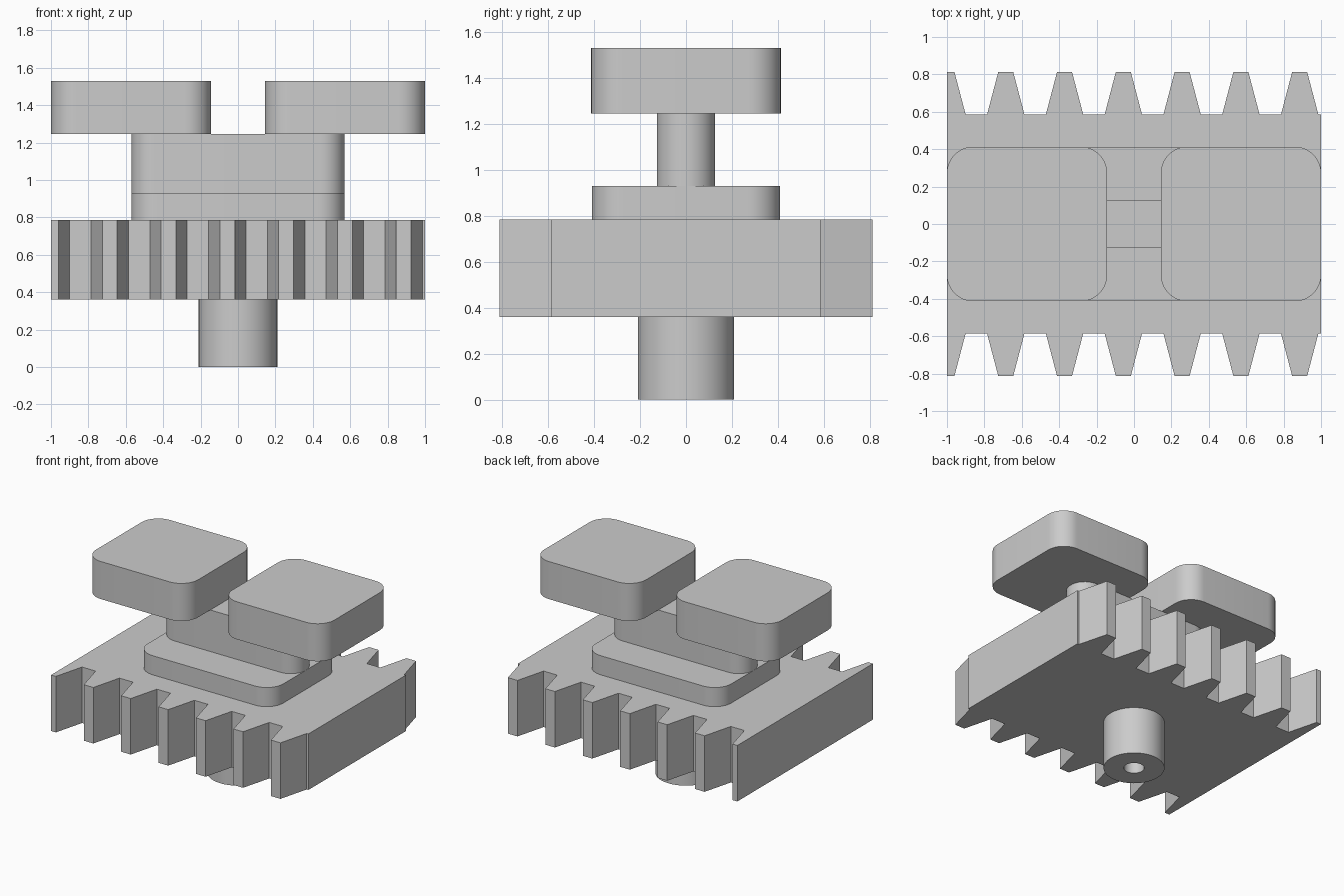
import bpy
import bmesh
from math import sin, cos, pi, radians

cube = bpy.data.objects.get("Cube")
if cube:
    bpy.data.objects.remove(cube, do_unlink=True)

# Single material
grey = bpy.data.materials.new("plain grey")
grey.use_nodes = True
colour = (0.6, 0.6, 0.6, 1)
grey.diffuse_color = colour
grey.node_tree.nodes["Principled BSDF"].inputs["Base Color"].default_value = colour


def finish(name, bm):
    """Turn a bmesh into a named, shaded object."""
    bmesh.ops.recalc_face_normals(bm, faces=bm.faces)
    mesh = bpy.data.meshes.new(name)
    bm.to_mesh(mesh)
    bm.free()
    mesh.materials.append(grey)
    obj = bpy.data.objects.new(name, mesh)
    bpy.context.collection.objects.link(obj)
    bpy.ops.object.select_all(action="DESELECT")
    obj.select_set(True)
    bpy.context.view_layer.objects.active = obj
    bpy.ops.object.shade_smooth_by_angle(angle=radians(30))
    return obj


def prism(name, outline, bottom, top):
    """Extrude a plan outline between two heights."""
    bm = bmesh.new()
    base = bm.faces.new([bm.verts.new((x, y, bottom)) for x, y in outline])
    result = bmesh.ops.extrude_face_region(bm, geom=[base], use_keep_orig=True)
    verts = [v for v in result["geom"] if isinstance(v, bmesh.types.BMVert)]
    bmesh.ops.translate(bm, verts=verts, vec=(0, 0, top - bottom))
    return finish(name, bm)


def rounded(cx, half_x, half_y, radius, steps=12):
    """Plan outline of a rounded rectangle."""
    points = []
    for corner, (sx, sy) in enumerate([(1, 1), (-1, 1), (-1, -1), (1, -1)]):
        for i in range(steps + 1):
            a = (corner + i / steps) * pi / 2
            points.append((cx + sx * (half_x - radius) + radius * cos(a),
                           sy * (half_y - radius) + radius * sin(a)))
    return points


# Toothed block: half tooth at the left end, six full teeth after it
PITCH, ROOT, TIP = 0.3143, 0.585, 0.813
edge = [(-1, TIP), (-0.96, TIP), (-0.9, ROOT)]
for n in range(1, 7):
    c = -1 + n * PITCH
    edge += [(c - 0.1, ROOT), (c - 0.04, TIP), (c + 0.04, TIP), (c + 0.1, ROOT)]
edge.append((1, ROOT))
prism("toothed_block", edge + [(x, -y) for x, y in reversed(edge)], 0.36, 0.785)

# Stepped plate and upright web
prism("base_plate", rounded(0, 0.57, 0.41, 0.14), 0.785, 0.93)
prism("upright_web", rounded(0, 0.57, 0.127, 0.125), 0.93, 1.245)

# Pair of top pads
for side, x in (("left", 0.572), ("right", -0.572)):
    prism(side + "_pad", rounded(x, 0.428, 0.413, 0.14), 1.245, 1.53)

# Hollow stem below the block
bm = bmesh.new()
SIDES = 64
rings = []
for r, z in [(0.21, 0.36), (0.21, 0), (0.07, 0), (0.07, 0.36)]:
    rings.append([bm.verts.new((r * cos(2 * pi * i / SIDES), r * sin(2 * pi * i / SIDES), z))
                  for i in range(SIDES)])
for a, b in zip(rings, rings[1:]):
    for i in range(SIDES):
        j = (i + 1) % SIDES
        bm.faces.new((a[i], a[j], b[j], b[i]))
finish("hollow_stem", bm)
